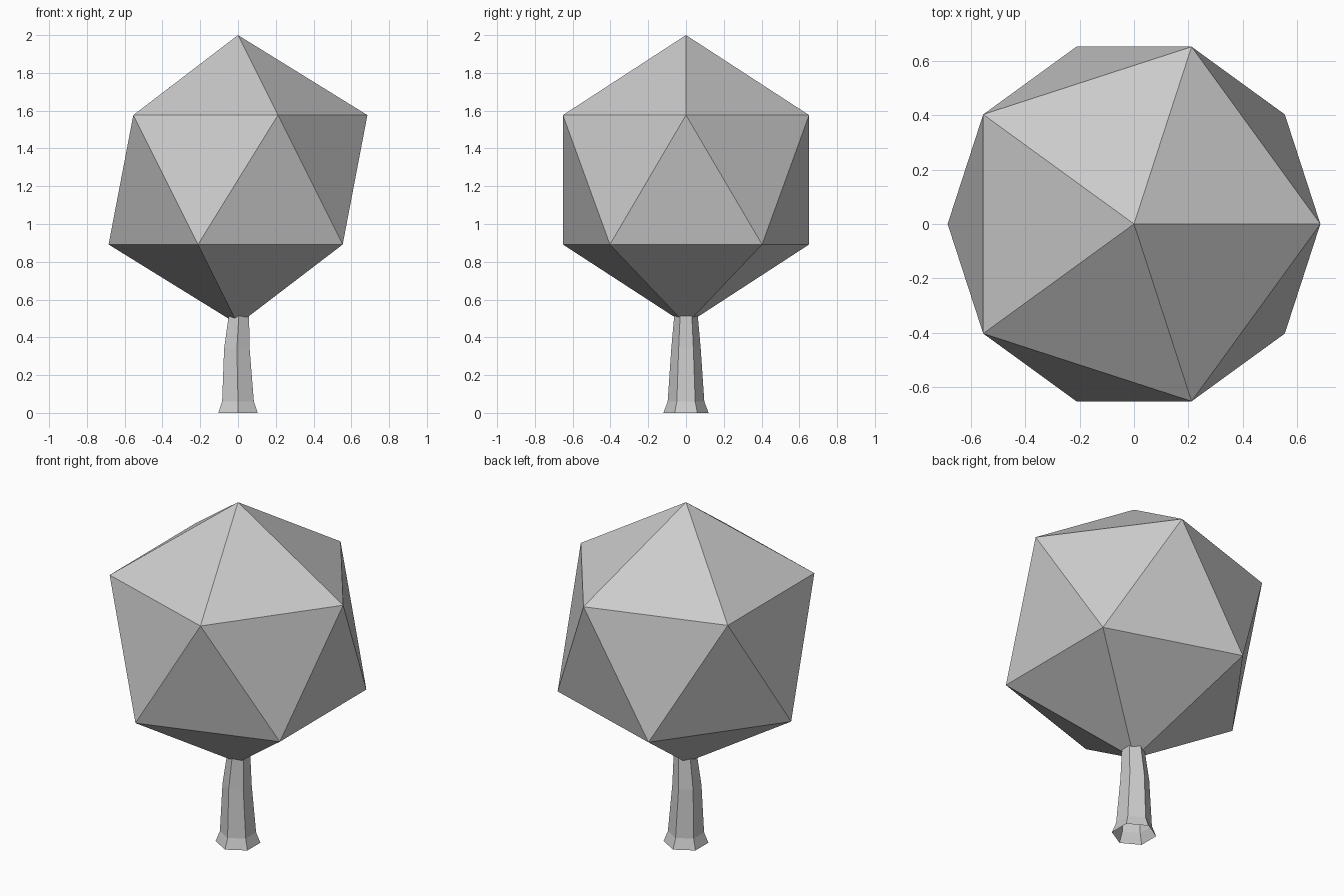
import bpy
import bmesh
from math import cos, sin, pi, radians
from mathutils import Matrix

cube = bpy.data.objects.get("Cube")
if cube:
    bpy.data.objects.remove(cube, do_unlink=True)

# Single plain grey for the whole tree
grey = bpy.data.materials.new("plain grey")
grey.use_nodes = True
colour = (0.6, 0.6, 0.6, 1)
grey.diffuse_color = colour
grey.node_tree.nodes["Principled BSDF"].inputs["Base Color"].default_value = colour


def add_object(name, bm):
    bmesh.ops.recalc_face_normals(bm, faces=bm.faces)
    mesh = bpy.data.meshes.new(name)
    bm.to_mesh(mesh)
    bm.free()
    mesh.materials.append(grey)
    obj = bpy.data.objects.new(name, mesh)
    bpy.context.collection.objects.link(obj)
    return obj


# Foliage: a regular icosahedron standing on a point, one upper corner on +x
RADIUS = 0.766
bm = bmesh.new()
bmesh.ops.create_icosphere(bm, subdivisions=1, radius=RADIUS)
corner = next(v.co for v in bm.verts if 0.1 < v.co.z < 0.9 * RADIUS)
turn = Matrix.Rotation(-corner.to_2d().angle_signed((1, 0)) * -1, 4, "Z")
if abs((turn @ corner).y) > 0.001:
    turn.invert()
bmesh.ops.transform(bm, matrix=turn, verts=bm.verts)
bmesh.ops.translate(bm, vec=(0, 0, 2 - RADIUS), verts=bm.verts)
add_object("foliage", bm)

# Trunk: slightly bent six-sided tube with a flared, open foot
# Each ring: height, radius, sideways shift
rings = [(0, 0.12, 0), (0.06, 0.097, 0), (0.34, 0.078, -0.006), (0.54, 0.06, 0.006)]
SIDES = 6
bm = bmesh.new()
loops = []
for z, r, shift in rings:
    angles = [radians(30) + 2 * pi * i / SIDES for i in range(SIDES)]
    loops.append([bm.verts.new((shift + r * cos(a), r * sin(a), z)) for a in angles])
for low, high in zip(loops, loops[1:]):
    for i in range(SIDES):
        j = (i + 1) % SIDES
        bm.faces.new((low[i], low[j], high[j], high[i]))
bm.faces.new(loops[-1])
add_object("trunk", bm)
